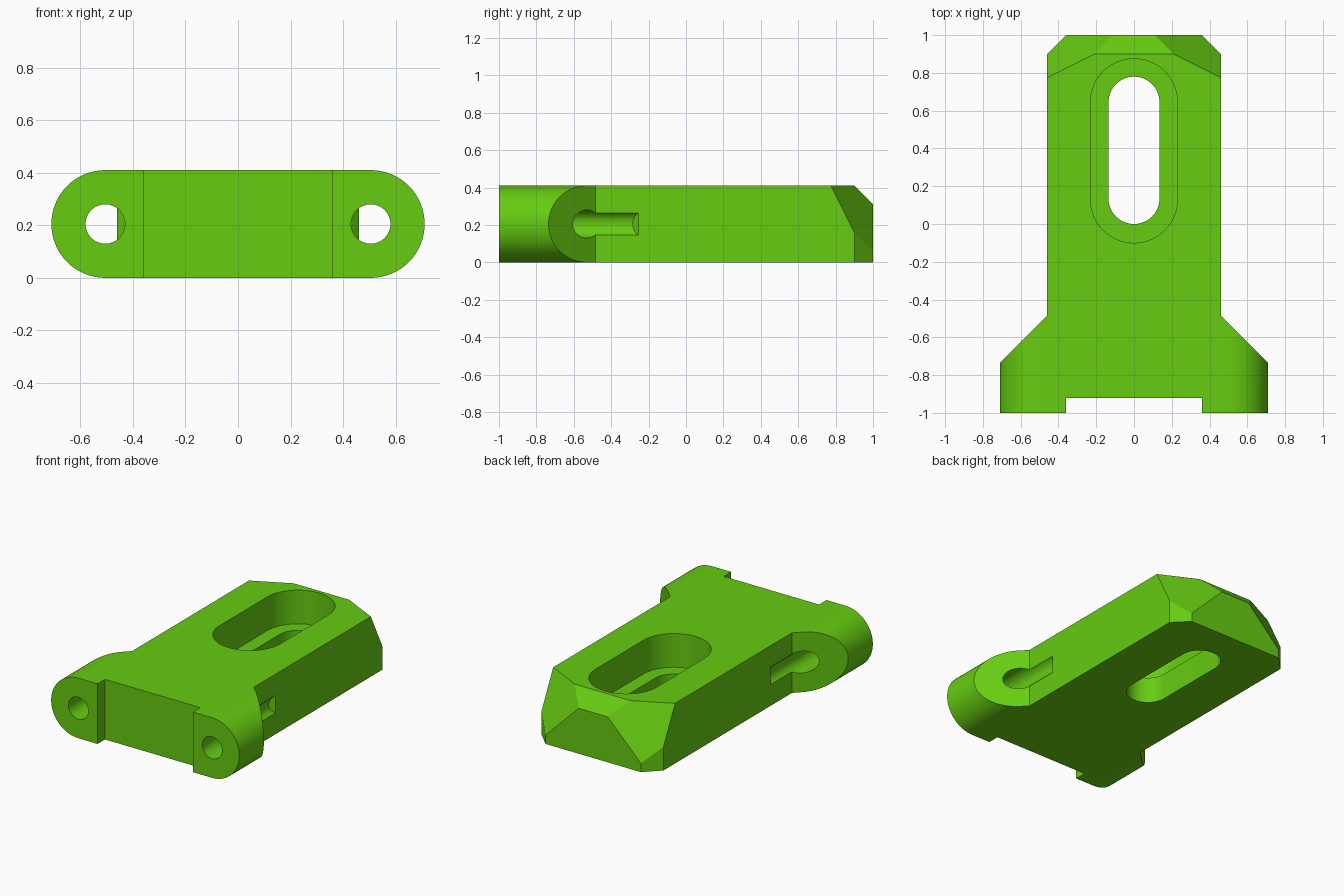
import bpy, bmesh, math
from mathutils import Vector

if "Cube" in bpy.data.objects:
    bpy.data.objects.remove(bpy.data.objects["Cube"])

H = 0.41          # thickness
R = H / 2         # ear radius
EAR_X = 0.505     # ear and pin hole axis

green = bpy.data.materials.new("bright_green")
green.diffuse_color = (0.133, 0.604, 0.0056, 1)
green.use_nodes = True
green.node_tree.nodes["Principled BSDF"].inputs["Base Color"].default_value = green.diffuse_color


def stadium(a, b, r, n=32):
    """Outline of a slot whose end centres sit at a and b on the first axis."""
    pts = []
    for centre, start in ((b, -math.pi / 2), (a, math.pi / 2)):
        for i in range(n + 1):
            t = start + math.pi * i / n
            pts.append((centre + r * math.cos(t), r * math.sin(t)))
    return pts


def prism(name, base, sweep, planes=()):
    """Extrude an outline, then trim away the outer side of each plane."""
    bm = bmesh.new()
    face = bm.faces.new([bm.verts.new(p) for p in base])
    ext = bmesh.ops.extrude_face_region(bm, geom=[face])
    verts = [v for v in ext["geom"] if isinstance(v, bmesh.types.BMVert)]
    bmesh.ops.translate(bm, vec=sweep, verts=verts)
    bmesh.ops.remove_doubles(bm, verts=bm.verts, dist=1e-5)
    for co, no in planes:
        geom = bm.verts[:] + bm.edges[:] + bm.faces[:]
        cut = bmesh.ops.bisect_plane(bm, geom=geom, dist=1e-6, plane_co=co,
                                     plane_no=Vector(no).normalized(), clear_outer=True)
        rim = [e for e in cut["geom_cut"] if isinstance(e, bmesh.types.BMEdge)]
        bmesh.ops.contextual_create(bm, geom=rim)
    bmesh.ops.recalc_face_normals(bm, faces=bm.faces)
    me = bpy.data.meshes.new(name)
    bm.to_mesh(me)
    bm.free()
    me.materials.append(green)
    ob = bpy.data.objects.new(name, me)
    bpy.context.collection.objects.link(ob)
    return ob


def rect(x0, x1, y0, y1, z):
    return [(x0, y0, z), (x1, y0, z), (x1, y1, z), (x0, y1, z)]


def combine(target, tool, operation):
    mod = target.modifiers.new("combine", 'BOOLEAN')
    mod.operation, mod.solver, mod.object = operation, 'EXACT', tool
    bpy.context.view_layer.objects.active = target
    bpy.ops.object.modifier_apply(modifier=mod.name)
    bpy.data.objects.remove(tool)


# Main bar with bevelled back end
bevels = [((0, 0.9, H), (0, 1, 1))]
for s in (1, -1):
    bevels.append(((s * 0.46, 0.9, 0), (s, 1, 0)))
    bevels.append(((s * 0.46, 0.775, H), (s, 2, 1)))
bracket = prism("slotted_bracket", rect(-0.46, 0.46, -0.8, 1, 0), (0, 0, H), bevels)

# Wide rounded front head, tapering back into the bar
tapers = [((s * 0.46, -0.485, 0), (s, 1, 0)) for s in (1, -1)]
outline = [(x, -1, z + R) for x, z in stadium(-EAR_X, EAR_X, R)]
combine(bracket, prism("head", outline, (0, 0.515, 0), tapers), 'UNION')

# Shallow recess between the ears
combine(bracket, prism("recess", rect(-0.36, 0.36, -1.1, -0.92, -0.1), (0, 0, 0.7)), 'DIFFERENCE')

# Pin holes running into side grooves with slanted ends
for s in (1, -1):
    ring = [(s * EAR_X + 0.075 * math.cos(k * math.pi / 24), -1.1,
             R + 0.075 * math.sin(k * math.pi / 24)) for k in range(48)]
    slant = [((s * 0.46, -0.255, 0), (-s, 1, 0))]
    combine(bracket, prism("pin_hole", ring, (0, 1.2, 0), slant), 'DIFFERENCE')

# Long through slot and wider counterbore
for name, a, r, z in (("slot", 0.135, 0.135, -0.1), ("counterbore", 0.13, 0.23, 0.18)):
    base = [(-y, x, z) for x, y in stadium(a, 0.645, r)]
    combine(bracket, prism(name, base, (0, 0, 0.6)), 'DIFFERENCE')

# Smooth rounded walls, keep edges sharp
bpy.ops.object.select_all(action='DESELECT')
bracket.select_set(True)
bpy.context.view_layer.objects.active = bracket
bpy.ops.object.shade_smooth_by_angle(angle=math.radians(20))
